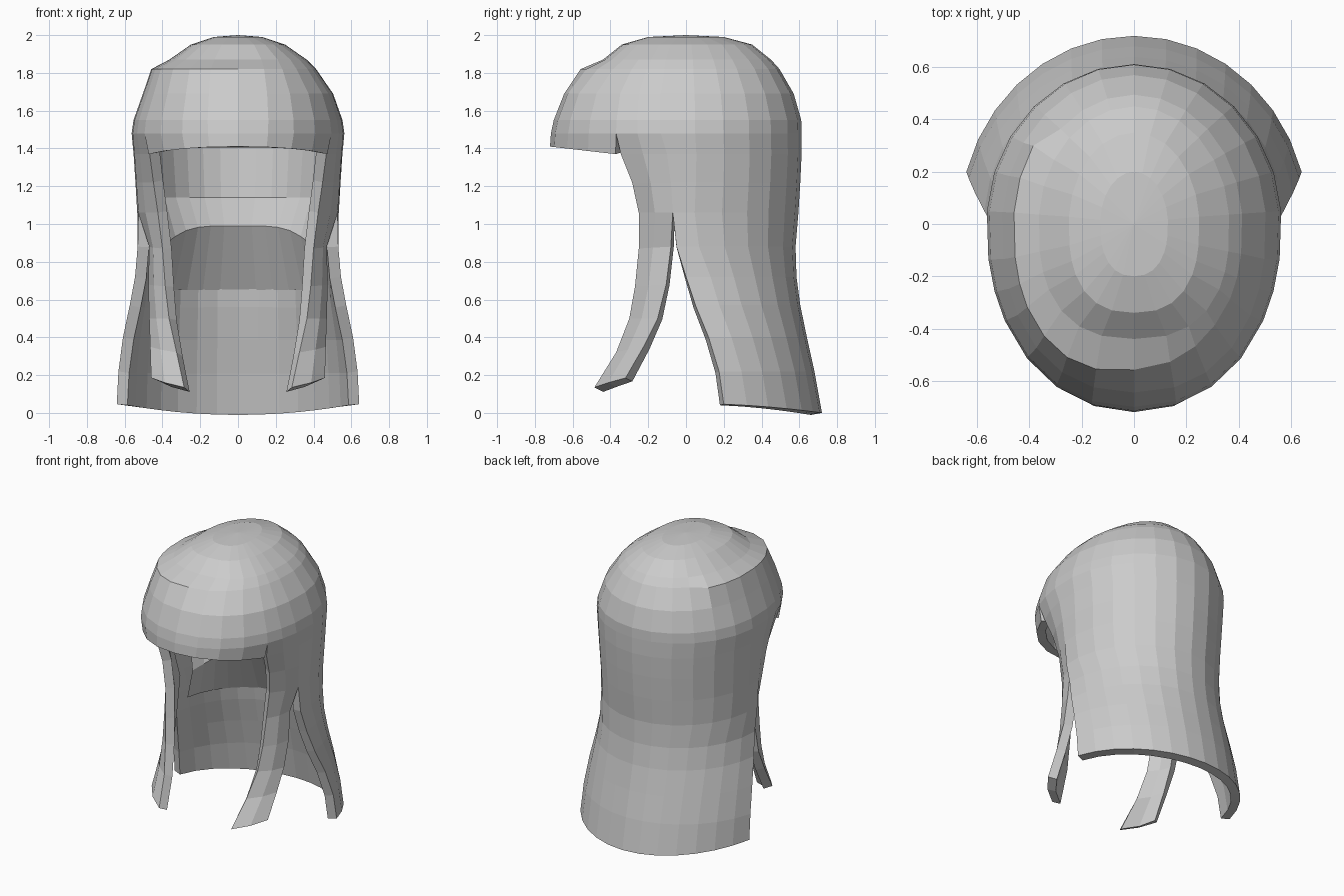
import bpy, bmesh
from math import sin, cos, asin, pi, degrees

old = bpy.data.objects.get("Cube")
if old:
    bpy.data.objects.remove(old)

mat = bpy.data.materials.new("soft grey")
mat.use_nodes = True
grey = (0.6, 0.6, 0.6, 1)
mat.diffuse_color = grey
mat.node_tree.nodes["Principled BSDF"].inputs["Base Color"].default_value = grey


def finish(bm, name):
    mesh = bpy.data.meshes.new(name)
    bm.to_mesh(mesh)
    bm.free()
    mesh.materials.append(mat)
    obj = bpy.data.objects.new(name, mesh)
    bpy.context.collection.objects.link(obj)
    return obj


def oval(t, a, front, back, p=1):
    """Point on an oval; p below 1 squares off the front half."""
    c, s = cos(t), sin(t)
    if s >= 0:
        return a * c, back * s
    return a * abs(c) ** p * (1 if c > 0 else -1), -front * abs(s) ** p


def span(start, end, n):
    return [start + (end - start) * i / n for i in range(n + 1)]


def side_angles(edge, split):
    """Angles from the right face edge, round the back, to the left one."""
    return [edge, (edge + split) / 2] + span(split, pi - split, 14) + [pi - (edge + split) / 2, pi - edge]


def ridge(t):
    """Raised roll along one side of the parting, fading across the front."""
    d = degrees(t)
    if d < 142:
        return 1
    return 1.11 if d < 250 else 1 + .11 * max(0, (310 - d) / 60)


def strip(bm, rows, closed=False):
    for up, low in zip(rows, rows[1:]):
        n = len(up)
        for i in range(n if closed else n - 1):
            j = (i + 1) % n
            bm.faces.new((up[i], low[i], low[j], up[j]))


bm = bmesh.new()
EDGE, SPLIT = asin(-0.355 / 0.715), asin(-0.12 / 0.715)
sides = side_angles(EDGE, SPLIT)
fringe = span(pi - EDGE, 2 * pi + EDGE, 8)

# Crown: height, half width, front depth, back depth, front squareness
crown = [(1.99, .13, .20, .20, .85), (1.95, .25, .34, .35, .8), (1.87, .365, .44, .45, .8),
         (1.82, .415, .52, .495, .85), (1.69, .505, .645, .57, .88), (1.55, .555, .70, .61, .92),
         (1.48, .565, .715, .612, .94)]
rings = []
for z, a, front, back, p in crown:
    ring = []
    for t in sides + fringe[1:-1]:
        k = ridge(t) if z == 1.82 else 1
        ring.append(bm.verts.new((*oval(t, a * k, front * k, back * k, p), z)))
    rings.append(ring)
strip(bm, rings, True)
apex = bm.verts.new((0, 0, 2))
top = rings[0]
for i, v in enumerate(top):
    bm.faces.new((apex, v, top[(i + 1) % len(top)]))

# Fringe lip
n = len(sides)
lip = []
for t in fringe:
    x, y = oval(t, .54, .72, .61, .94)
    lip.append(bm.verts.new((x, y, 1.37 + 0.04 * (-sin(t) + sin(EDGE)) / (1 + sin(EDGE)))))
strip(bm, [rings[-1][n - 1:] + [rings[-1][0]], lip])

# Side and back panel down to where the front locks part
rows = [rings[-1][:n]]
for z, a, front, back, edge, split in [(1.37, .555, .64, .612, -.345, -.10),
                                       (1.22, .545, .50, .605, -.285, -.08),
                                       (1.06, .535, .41, .595, -.25, -.07)]:
    angles = side_angles(asin(edge / front), asin(split / front))
    rows.append([bm.verts.new((*oval(t, a, front, back), z)) for t in angles])
strip(bm, rows)
parting = rows[-1]

# Long back drape: height, half width, back depth, front edge
rows = [parting[2:-2]]
for z, a, back, edge in [(.88, .535, .58, -.05), (.72, .545, .585, 0), (.57, .575, .605, .05),
                         (.4, .62, .64, .12), (.22, .655, .68, .175), (.05, .668, .72, .2)]:
    start = asin(edge / (back if edge > 0 else .41))
    drop = .05 if z == .05 else 0
    rows.append([bm.verts.new((*oval(t, a, .41, back), z - drop * max(0, sin(t)) ** 2))
                 for t in span(start, pi - start, 14)])
strip(bm, rows)

# Front locks: front edge point, rear edge point
lock = [((.40, -.25, .87), (.47, -.08, .88)), ((.385, -.27, .67), (.475, -.105, .68)),
        ((.365, -.30, .50), (.47, -.15, .50)), ((.325, -.37, .32), (.465, -.225, .35)),
        ((.285, -.485, .135), (.46, -.32, .185))]
for side in (1, -1):
    rows = [parting[:3] if side > 0 else parting[-3:]]
    for f, r in lock:
        mid = [(p + q) / 2 for p, q in zip(f, r)]
        mid[0] += .015
        mid[1] -= .01
        row = [bm.verts.new((side * p[0], p[1], p[2])) for p in (f, mid, r)]
        rows.append(row[::side])
    strip(bm, rows)

hair = finish(bm, "hair_shell")
solid = hair.modifiers.new("thickness", "SOLIDIFY")
solid.thickness = 0.06
solid.offset = -1

# Padded inner ledge at the nape: height, half width, depth, swell
bm = bmesh.new()
rows = []
for z, a, back, swell in [(1.45, .50, .56, .02), (1.14, .48, .545, .03),
                          (.99, .48, .53, .18), (.65, .485, .535, 0)]:
    row = []
    for t in span(pi - .2, .2, 14):
        s = swell * sin(t) ** .5
        x, y = oval(t, a - s * .6, back, back - s)
        row.append(bm.verts.new((x, y, z - (.14 * abs(cos(t)) ** 5 if z == .99 else 0))))
    rows.append(row)
strip(bm, rows)
finish(bm, "nape_lining")
